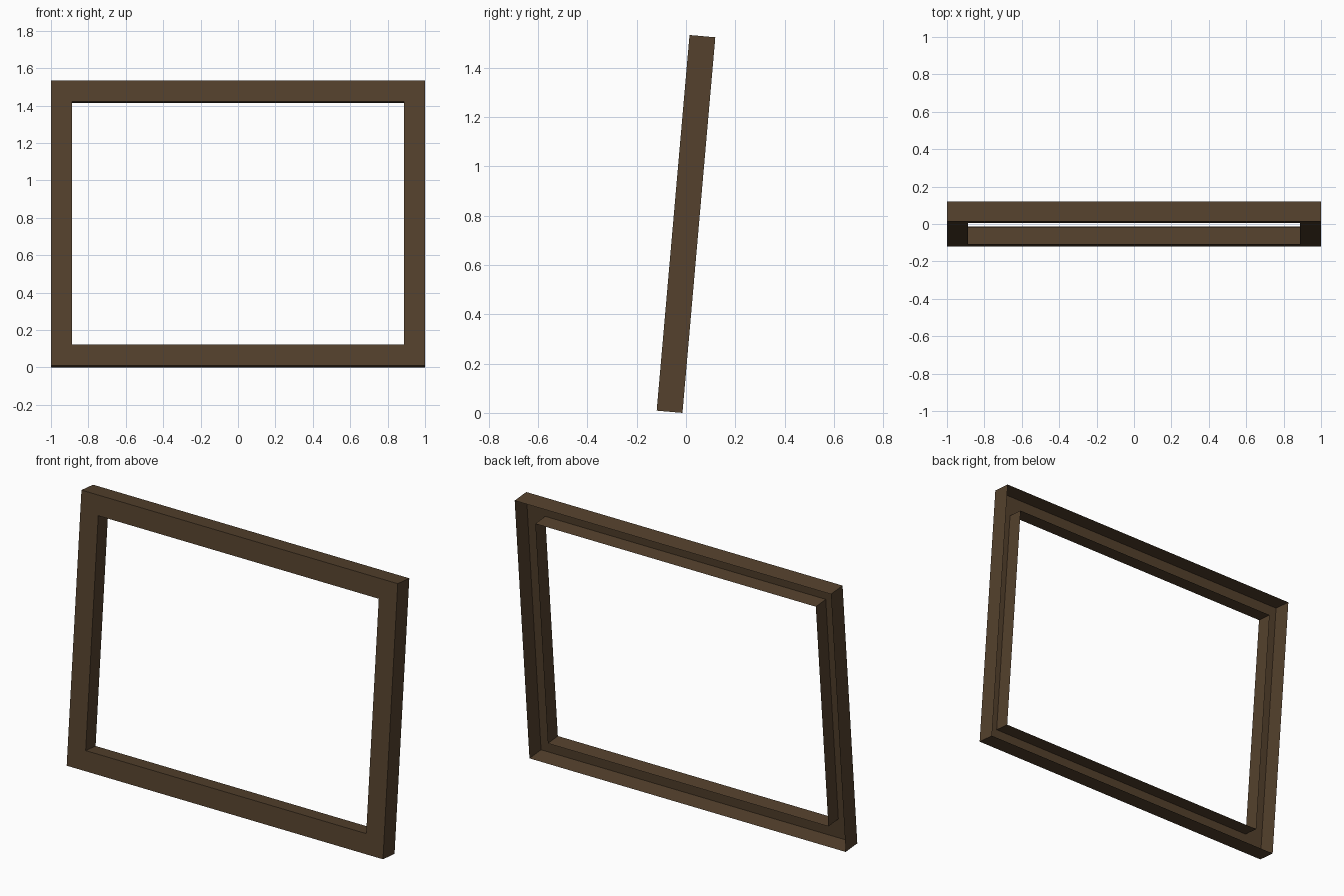
import bpy, bmesh, math
from mathutils import Matrix

if "Cube" in bpy.data.objects:
    bpy.data.objects.remove(bpy.data.objects["Cube"])

W, H = 2.0, 1.53          # outer size of the frame
DEPTH, INNER_DEPTH = 0.105, 0.09
RAIL = 0.113              # width of the front face
TILT = math.radians(5)    # leans backwards

wood = bpy.data.materials.new("dark brown wood")
wood.diffuse_color = (0.089, 0.053, 0.026, 1)
wood.use_nodes = True
wood.node_tree.nodes["Principled BSDF"].inputs["Base Color"].default_value = wood.diffuse_color

# Open-backed moulding profile: (inset from outer edge, depth behind the front)
profile = [(0, DEPTH), (0, 0), (RAIL, 0), (RAIL, INNER_DEPTH)]

# Sweep the profile round the rectangle with mitred corners
bm = bmesh.new()
loops = []
for inset, y in profile:
    x = W / 2 - inset
    loops.append([bm.verts.new(c) for c in (
        (-x, y, inset), (x, y, inset), (x, y, H - inset), (-x, y, H - inset))])
for a, b in zip(loops, loops[1:]):
    for i in range(4):
        j = (i + 1) % 4
        bm.faces.new((a[i], a[j], b[j], b[i]))
bm.normal_update()
# Front faces must point towards -y
if next(f for f in bm.faces if abs(f.normal.y) > 0.9).normal.y > 0:
    bmesh.ops.reverse_faces(bm, faces=bm.faces[:])

# Lean back and rest on the ground, centred front to back
depth_total = H * math.sin(TILT) + DEPTH * math.cos(TILT)
bm.transform(Matrix.Translation((0, -depth_total / 2, DEPTH * math.sin(TILT)))
             @ Matrix.Rotation(-TILT, 4, 'X'))

mesh = bpy.data.meshes.new("picture_frame")
bm.to_mesh(mesh)
bm.free()
mesh.materials.append(wood)
frame = bpy.data.objects.new("picture_frame", mesh)
bpy.context.collection.objects.link(frame)
